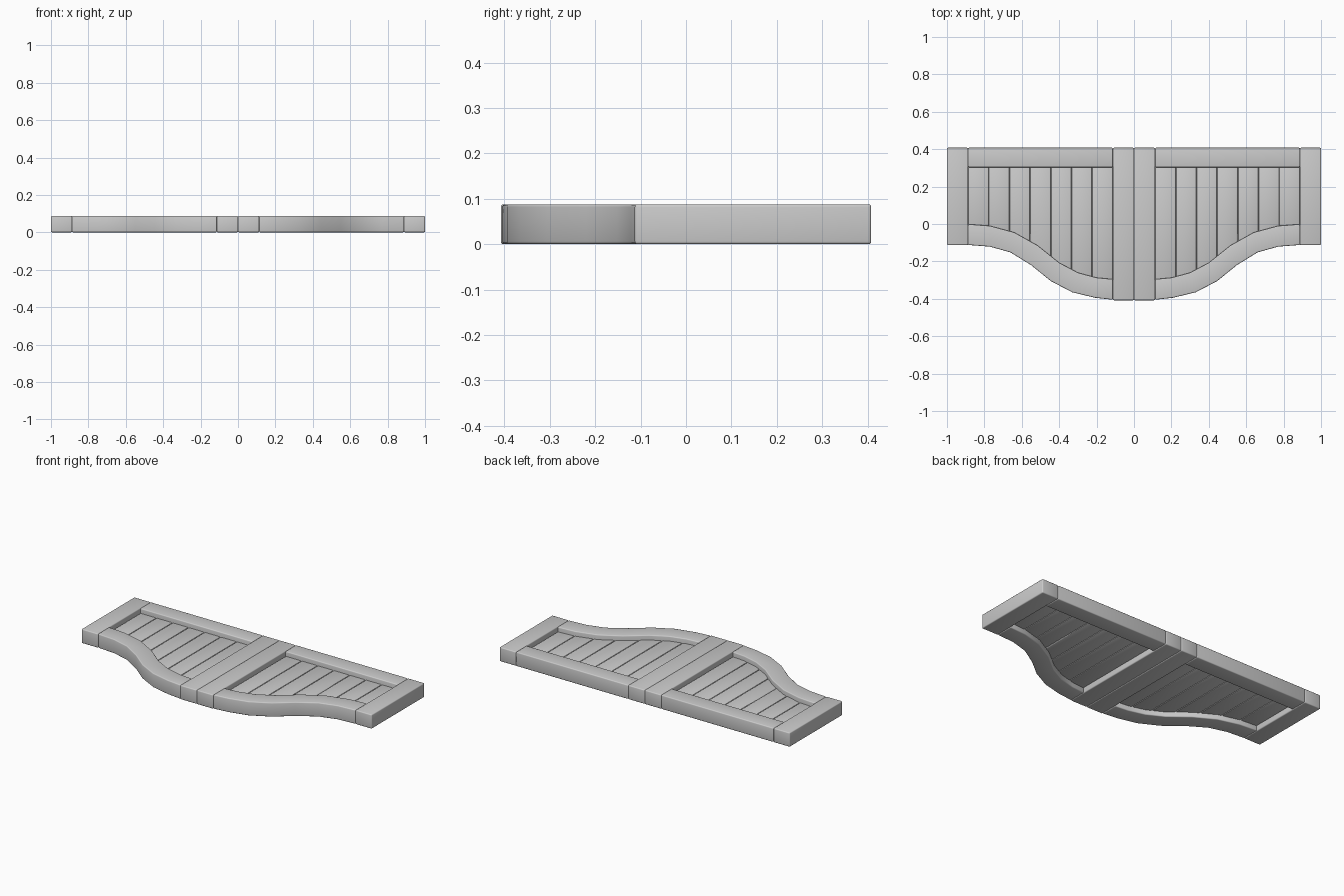
import bpy, bmesh, math

if "Cube" in bpy.data.objects:
    bpy.data.objects.remove(bpy.data.objects["Cube"])

HEIGHT = 0.088


def strip(name, lower, upper, z0, z1, bevel, segments=3):
    """Solid slab between two matching xy edges, rounded, mirrored across x = 0."""
    bm = bmesh.new()
    cols = []
    for (ax, ay), (bx, by) in zip(lower, upper):
        cols.append([bm.verts.new(c) for c in
                     ((ax, ay, z0), (bx, by, z0), (bx, by, z1), (ax, ay, z1))])
    for a, b in zip(cols, cols[1:]):
        for i in range(4):
            j = (i + 1) % 4
            bm.faces.new((a[i], a[j], b[j], b[i]))
    bm.faces.new(cols[0][::-1])
    bm.faces.new(cols[-1])
    bmesh.ops.recalc_face_normals(bm, faces=bm.faces)
    edges = [e for e in bm.edges if e.calc_face_angle(0) > math.radians(45)]
    bmesh.ops.bevel(bm, geom=edges, offset=bevel, segments=segments,
                    profile=0.5, affect='EDGES')
    mesh = bpy.data.meshes.new(name)
    bm.to_mesh(mesh)
    bm.free()
    obj = bpy.data.objects.new(name, mesh)
    bpy.context.collection.objects.link(obj)
    bpy.ops.object.select_all(action='DESELECT')
    obj.select_set(True)
    bpy.context.view_layer.objects.active = obj
    bpy.ops.object.shade_smooth_by_angle(angle=math.radians(40))
    obj.modifiers.new("other_door", 'MIRROR').use_mirror_merge = False
    return obj


def board(name, x0, x1, y0, y1):
    return strip(name, [(x0, y0), (x1, y0)], [(x0, y1), (x1, y1)], 0, HEIGHT, 0.006)


# Straight frame members
board("inner_stile", 0.0, 0.113, -0.408, 0.408)
board("outer_stile", 0.887, 1.0, -0.113, 0.408)
board("top_rail", 0.113, 0.887, 0.303, 0.408)

# Curved bottom rail
outer = [(0.113, -0.405), (0.21, -0.394), (0.33, -0.365), (0.445, -0.305),
         (0.55, -0.22), (0.66, -0.152), (0.77, -0.121), (0.887, -0.112)]
inner = [(0.113, -0.295), (0.20, -0.287), (0.30, -0.26), (0.40, -0.207),
         (0.515, -0.115), (0.64, -0.045), (0.77, -0.010), (0.887, -0.001)]
strip("curved_rail", outer, inner, 0, HEIGHT, 0.006)

# Panel slats, tucked under the rails
middle = [((a + c) / 2, (b + d) / 2) for (a, b), (c, d) in zip(outer, inner)]


def rail_y(x):
    for (x0, y0), (x1, y1) in zip(middle, middle[1:]):
        if x <= x1 + 1e-6:
            return y0 + (y1 - y0) * (x - x0) / (x1 - x0)
    return middle[-1][1]


COUNT = 7
width = (0.887 - 0.113) / COUNT
for i in range(COUNT):
    x0, x1 = 0.113 + i * width, 0.113 + (i + 1) * width
    strip(f"slat_{i + 1}", [(x0, rail_y(x0)), (x1, rail_y(x1))],
          [(x0, 0.35), (x1, 0.35)], 0.03, 0.058, 0.008, 2)
